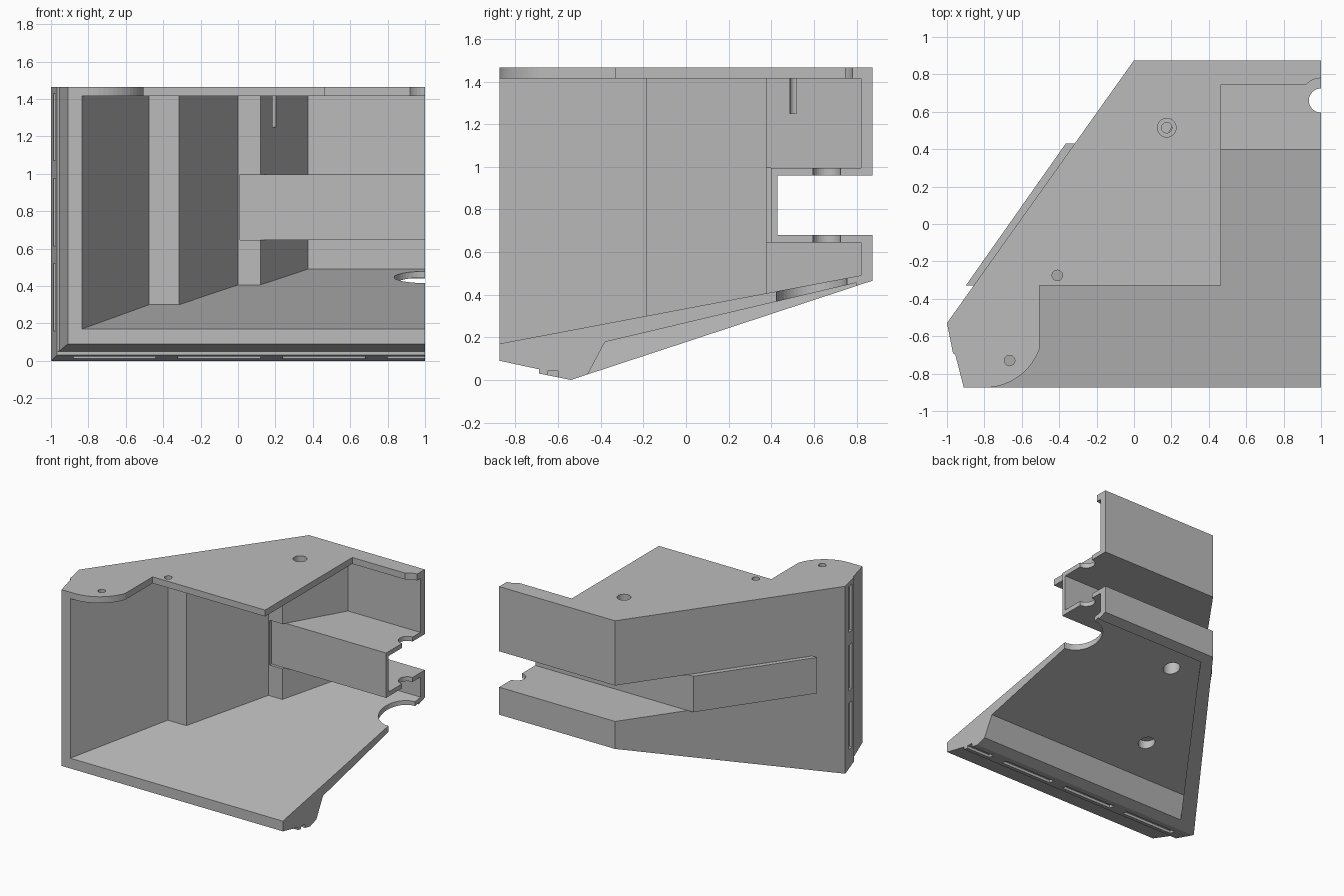
import bpy, bmesh
from math import cos, sin, radians, pi

cube = bpy.data.objects.get("Cube")
if cube:
    bpy.data.objects.remove(cube, do_unlink=True)

grey = bpy.data.materials.new("plain grey")
grey.use_nodes = True
grey.diffuse_color = (0.5, 0.5, 0.5, 1)
grey.node_tree.nodes["Principled BSDF"].inputs["Base Color"].default_value = (0.5, 0.5, 0.5, 1)


def prism(name, outline, low, high):
    """Upright prism; low and high are heights or functions of y."""
    lo = low if callable(low) else lambda y: low
    hi = high if callable(high) else lambda y: high
    bm = bmesh.new()
    a = [bm.verts.new((x, y, lo(y))) for x, y in outline]
    b = [bm.verts.new((x, y, hi(y))) for x, y in outline]
    bm.faces.new(a)
    bm.faces.new(b)
    for i in range(len(a)):
        j = (i + 1) % len(a)
        bm.faces.new((a[i], a[j], b[j], b[i]))
    bmesh.ops.recalc_face_normals(bm, faces=bm.faces)
    mesh = bpy.data.meshes.new(name)
    bm.to_mesh(mesh)
    bm.free()
    mesh.materials.append(grey)
    ob = bpy.data.objects.new(name, mesh)
    bpy.context.collection.objects.link(ob)
    return ob


def rect(x0, x1, y0, y1):
    return [(x0, y0), (x1, y0), (x1, y1), (x0, y1)]


def circle(x, y, r, n=32):
    return [(x + r * cos(2 * pi * i / n), y + r * sin(2 * pi * i / n)) for i in range(n)]


def cut(target, outline, low, high, shape=None):
    """Subtract a prism, or a ready-made shape, from the target."""
    cutter = shape or prism("cutter", outline, low, high)
    cutter.hide_render = True
    mod = target.modifiers.new("cut", 'BOOLEAN')
    mod.operation = 'DIFFERENCE'
    mod.solver = 'EXACT'
    mod.object = cutter
    bpy.context.view_layer.objects.active = target
    bpy.ops.object.modifier_apply(modifier=mod.name)
    bpy.data.objects.remove(cutter, do_unlink=True)


def floor_top(y):
    return 0.17 + 0.189 * (y + 0.875)


def rim(y):
    return 0.329 * (y + 0.54)


# Outer shell, with the stepped side chamfer
body = prism("enclosure_body", [(-0.91, -0.875), (-0.955, -0.7), (-0.968, -0.69), (-1, -0.53),
                                (0, 0.875), (1, 0.875), (1, -0.875)], 0, 1.465)

# Sloped underside and stepped front chamfer
cut(body, rect(-2, 2, -0.54, 1), -0.5, rim)
cut(body, rect(-2, 2, -1, -0.69), -0.5, lambda y: 0.05 - 0.216 * (y + 0.69))
cut(body, rect(-2, 2, -0.7, -0.54), -0.5, lambda y: -0.2 * (y + 0.54))

# Inner cavity with stepped side wall
cut(body, [(-0.835, -1), (-0.835, -0.875), (-0.475, -0.187), (-0.315, -0.187), (0, 0.375),
           (0.12, 0.375), (0.375, 0.82), (1.2, 0.82), (1.2, -1)], floor_top, 1.415)

# Opening in the top plate, with a rounded front corner
arc = [(-0.8 + 0.313 * cos(radians(t)), -0.562 + 0.313 * sin(radians(t)))
       for t in range(-90, -19, 5)]
cut(body, [(-0.8, -1)] + arc + [(-0.505, -0.33), (0.465, -0.33), (0.465, 0.745),
                                (1.2, 0.745), (1.2, -1)], 1.38, 1.6)
cut(body, circle(1, 0.67, 0.11), 1.38, 1.6)

# Recess under the floor, sloping at its front side
recess = prism("cutter", [(-0.82, -0.46), (0.05, 0.8), (1.2, 0.8), (1.2, -0.46)],
               lambda y: rim(y) - 0.1, lambda y: 0.268 + 0.235 * y)
for v in recess.data.vertices:
    if v.co.y < -0.4:
        if v.co.z > rim(v.co.y):
            v.co.y, v.co.z = -0.38, 0.178
        else:
            v.co.y = -0.515
cut(body, None, 0, 0, recess)

# Rear slot around the back and the slanted side
cut(body, rect(-2, 2, 0.43, 2), 0.68, 0.96)
cut(body, rect(0.01, 0.3, 0.3, 0.398), 0.645, 0.995)

# Floor notch and blind holes below
cut(body, circle(1, 0.59, 0.165, 48), 0.2, 0.6)
for x, y, top in ((0.18, 0.63, 0.52), (-0.18, -0.075, 0.3)):
    cut(body, circle(x, y, 0.06), 0, top)

# Screw holes in the top
for x, y, r, bottom in ((0.175, 0.515, 0.05, 1.42), (0.175, 0.515, 0.028, 1.25),
                        (-0.41, -0.275, 0.028, 1.3), (-0.665, -0.73, 0.028, 1.38)):
    cut(body, circle(x, y, r), bottom, 1.6)

# Grooves along the front lip and the side lip
for i in range(4):
    x = -0.88 + 0.56 * i
    cut(body, rect(x, x + 0.44, -0.65, -0.6), -0.2, 0.042)
for i in range(3):
    z = 0.16 + 0.455 * i
    cut(body, rect(-1.2, -0.955, -0.65, -0.6), z, z + 0.36)

# Channel behind the slot, with pivot notches
channel = prism("slot_channel", rect(0.01, 1, 0.398, 0.85), 0.645, 0.995)
cut(channel, rect(-1, 2, 0.43, 2), 0.68, 0.96)
cut(channel, circle(1, 0.66, 0.065), 0.5, 1.2)

# Raised plate on the slanted side
prism("side_plate", [(-0.9, -0.33), (-0.365, 0.43), (-0.3, 0.43), (-0.84, -0.33)], 0.68, 0.96)
